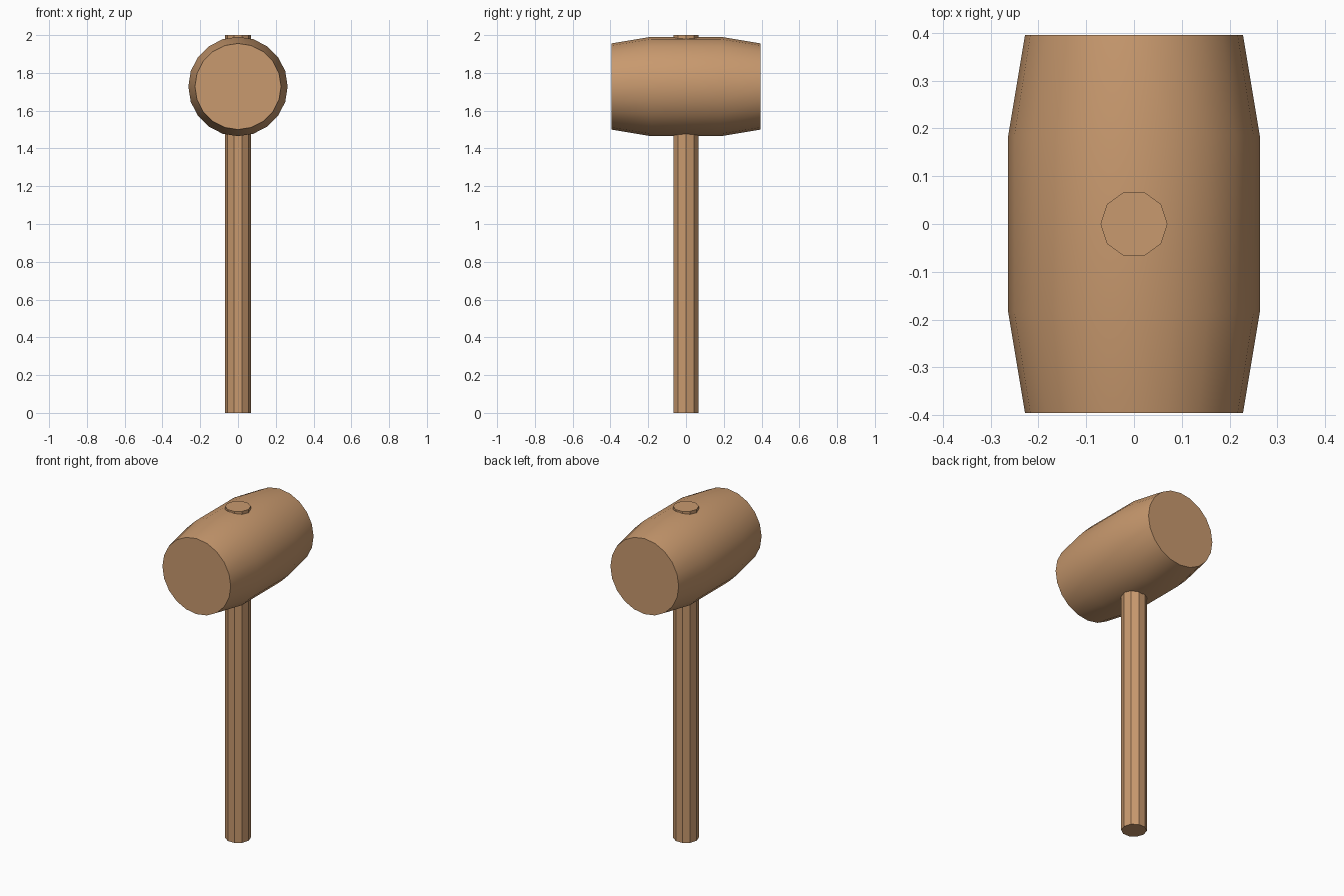
import bpy, bmesh, math

if "Cube" in bpy.data.objects:
    bpy.data.objects.remove(bpy.data.objects["Cube"])

wood = bpy.data.materials.new("tan wood")
wood.diffuse_color = (0.578, 0.319, 0.156, 1.0)
wood.use_nodes = True
wood.node_tree.nodes["Principled BSDF"].inputs["Base Color"].default_value = wood.diffuse_color


def lathe(name, profile, sides, place):
    """Closed solid from (radius, position) rings; place() maps ring points to space."""
    bm = bmesh.new()
    rings = []
    for radius, pos in profile:
        angles = [2 * math.pi * i / sides for i in range(sides)]
        rings.append([bm.verts.new(place(radius * math.cos(a), radius * math.sin(a), pos))
                      for a in angles])
    for low, high in zip(rings, rings[1:]):
        for i in range(sides):
            j = (i + 1) % sides
            bm.faces.new((low[i], low[j], high[j], high[i]))
    bm.faces.new(rings[0])
    bm.faces.new(rings[-1])
    bmesh.ops.recalc_face_normals(bm, faces=bm.faces)
    mesh = bpy.data.meshes.new(name)
    bm.to_mesh(mesh)
    bm.free()
    mesh.materials.append(wood)
    obj = bpy.data.objects.new(name, mesh)
    bpy.context.collection.objects.link(obj)
    # smooth the shallow edges only
    bpy.ops.object.select_all(action='DESELECT')
    obj.select_set(True)
    bpy.context.view_layer.objects.active = obj
    bpy.ops.object.shade_smooth_by_angle(angle=math.radians(30))
    return obj


# Ten-sided handle running through the head
lathe("handle", [(0.07, 0.0), (0.07, 2.0)], 10, lambda u, v, w: (u, v, w))

# Barrel-shaped head lying along y
lathe("head", [(0.228, -0.395), (0.263, -0.185), (0.263, 0.185), (0.228, 0.395)], 20,
      lambda u, v, w: (u, w, 1.728 + v))
